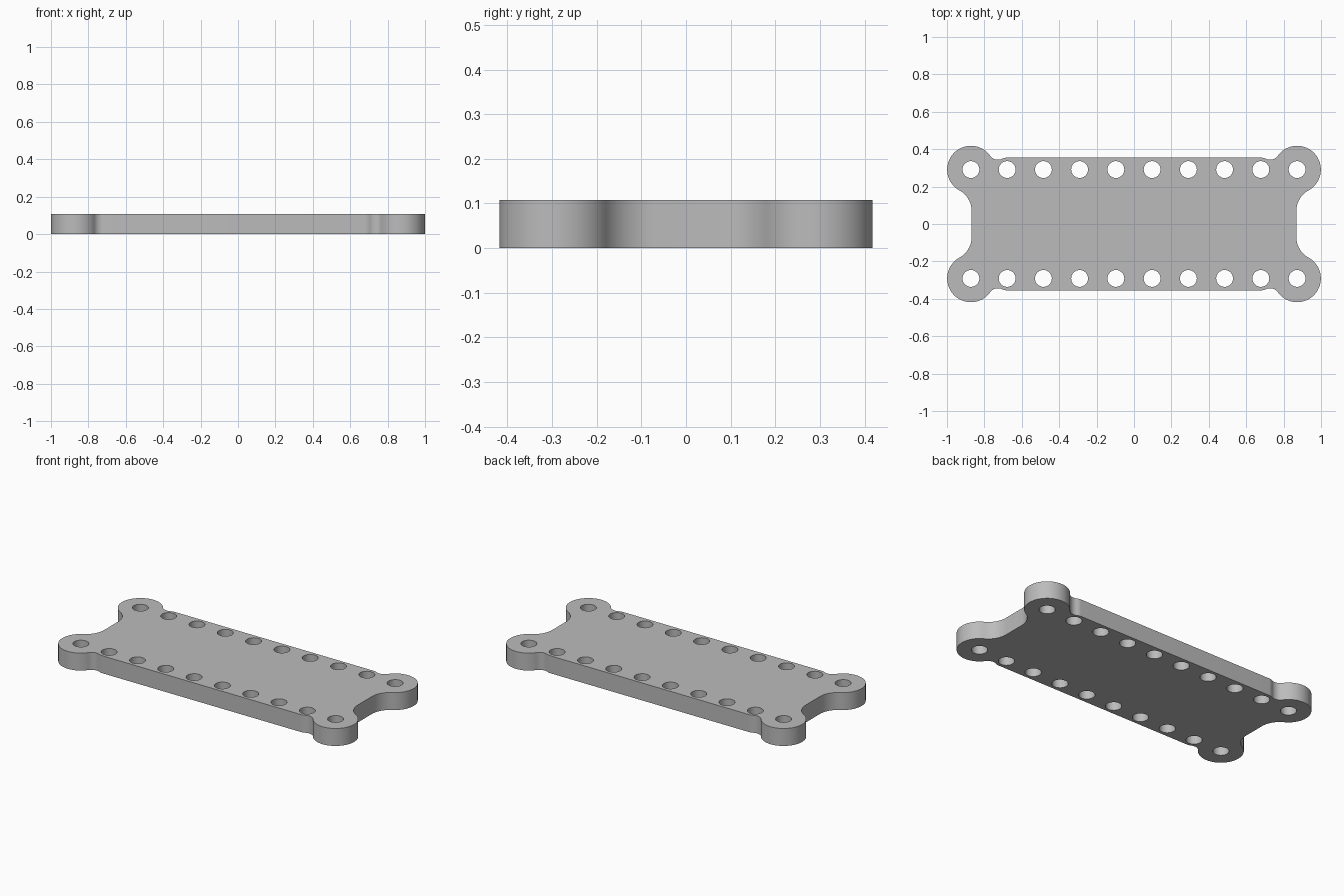
import bpy, bmesh
from math import sin, cos, atan2, radians, sqrt, pi

cube = bpy.data.objects.get("Cube")
if cube:
    bpy.data.objects.remove(cube)

THICK = 0.108
HOLE_X, HOLE_Y, HOLE_R = 0.872, 0.291, 0.045
PITCH = 2 * HOLE_X / 9
LOBE_R, BOSS_R = 0.127, 0.064
SIDE_X, SIDE_R, NOTCH_R = 0.868, 0.127, 0.05


def arc(center, radius, start, end, step=radians(5)):
    """Points along an arc, either direction."""
    n = max(2, round(abs(end - start) / step))
    angles = [start + (end - start) * i / n for i in range(n + 1)]
    return [(center[0] + radius * cos(a), center[1] + radius * sin(a)) for a in angles]


def heading(a, b):
    return atan2(b[1] - a[1], b[0] - a[0])


# Centres of the corner lobe, its neighbouring hole and the two concave fillets
lobe = (HOLE_X, HOLE_Y)
boss = (HOLE_X - PITCH, HOLE_Y)
side_cx = SIDE_X + SIDE_R
side = (side_cx, HOLE_Y - sqrt((LOBE_R + SIDE_R) ** 2 - (side_cx - HOLE_X) ** 2))
d1, d2 = LOBE_R + NOTCH_R, BOSS_R + NOTCH_R
along = (d1 ** 2 - d2 ** 2 + PITCH ** 2) / (2 * PITCH)
notch = (HOLE_X - along, HOLE_Y + sqrt(d1 ** 2 - along ** 2))

# One quarter of the outline, from the end's middle round to the long edge
quarter = arc(side, SIDE_R, pi, heading(side, lobe))
quarter += arc(lobe, LOBE_R, heading(lobe, side), heading(lobe, notch))[1:]
quarter += arc(notch, NOTCH_R, heading(notch, lobe), heading(notch, boss) )[1:]
quarter += arc(boss, BOSS_R, heading(boss, notch), pi / 2)[1:]

# Mirror the quarter into the whole outline
half = quarter + [(-x, y) for x, y in reversed(quarter)]
outline = half + [(x, -y) for x, y in reversed(half)]

bm = bmesh.new()


def add_loop(points):
    verts = [bm.verts.new((x, y, 0)) for x, y in points]
    return [bm.edges.new((v, verts[i - 1])) for i, v in enumerate(verts)]


# Plate face with two rows of holes, then extruded
edges = add_loop(outline)
for row in (-1, 1):
    for i in range(10):
        center = (-HOLE_X + i * PITCH, row * HOLE_Y)
        edges += add_loop(arc(center, HOLE_R, 0, 2 * pi, pi / 20)[:-1])
bmesh.ops.triangle_fill(bm, use_beauty=True, use_dissolve=False, edges=edges,
                        normal=(0, 0, 1))
result = bmesh.ops.extrude_face_region(bm, geom=bm.faces[:], use_keep_orig=True)
top = [g for g in result["geom"] if isinstance(g, bmesh.types.BMVert)]
bmesh.ops.translate(bm, verts=top, vec=(0, 0, THICK))
bmesh.ops.recalc_face_normals(bm, faces=bm.faces[:])

mesh = bpy.data.meshes.new("mounting_plate")
bm.to_mesh(mesh)
bm.free()
plate = bpy.data.objects.new("mounting_plate", mesh)
bpy.context.collection.objects.link(plate)

# Plain grey material
grey = bpy.data.materials.new("plain_grey")
grey.use_nodes = True
colour = (0.5, 0.5, 0.5, 1)
grey.diffuse_color = colour
grey.node_tree.nodes["Principled BSDF"].inputs["Base Color"].default_value = colour
mesh.materials.append(grey)

# Smooth curved walls, sharp rims
bpy.ops.object.select_all(action="DESELECT")
plate.select_set(True)
bpy.context.view_layer.objects.active = plate
bpy.ops.object.shade_smooth_by_angle(angle=radians(30))
